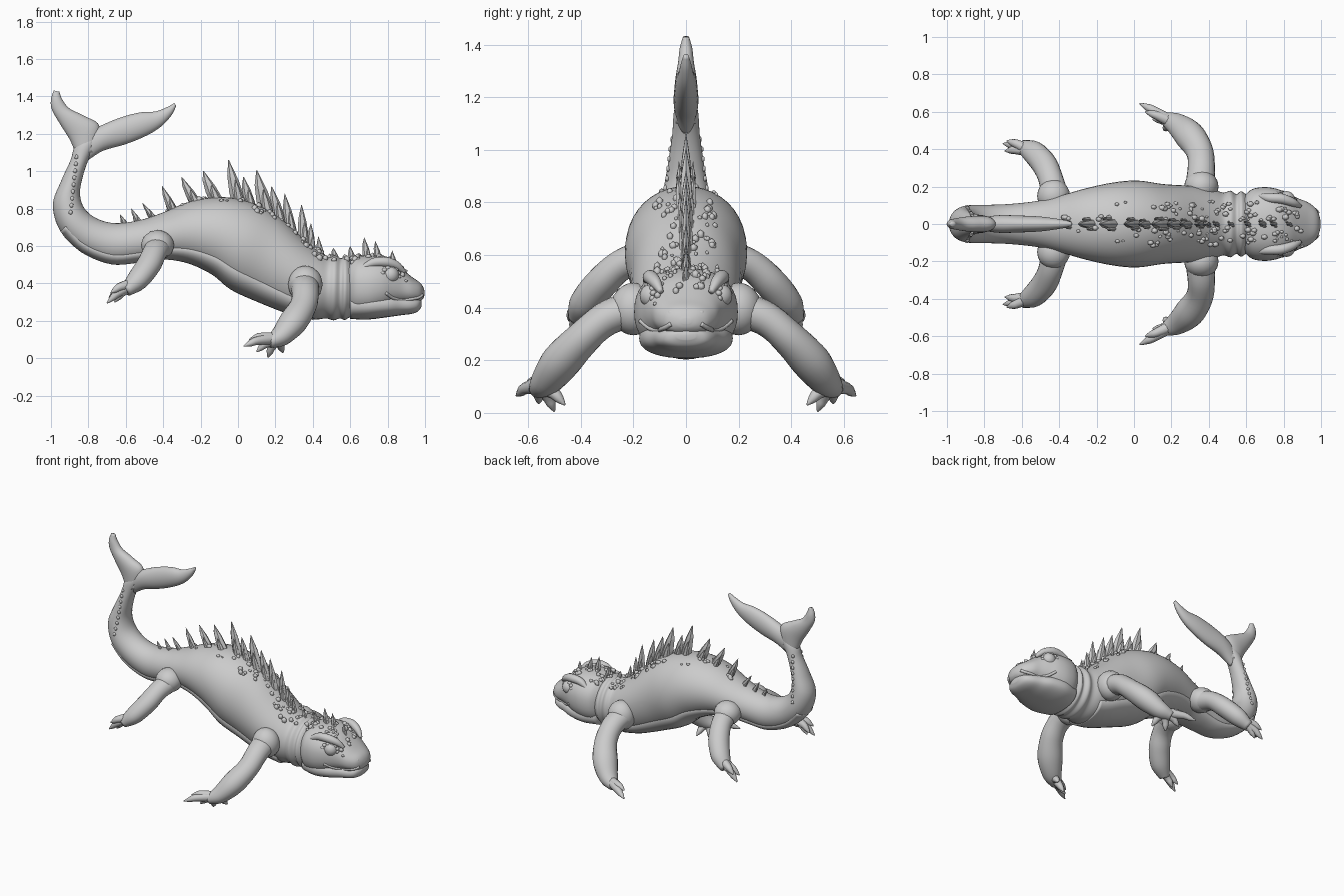
import bpy, bmesh, math, random
from mathutils import Vector as V
from mathutils.bvhtree import BVHTree

random.seed(4)
cube = bpy.data.objects.get("Cube")
if cube:
    bpy.data.objects.remove(cube)

clay = bpy.data.materials.new("clay grey")
clay.use_nodes = True
clay.diffuse_color = (0.6, 0.6, 0.6, 1)
clay.node_tree.nodes["Principled BSDF"].inputs["Base Color"].default_value = (0.6, 0.6, 0.6, 1)


def finish(name, bm, smooth=True):
    bmesh.ops.recalc_face_normals(bm, faces=bm.faces[:])
    for f in bm.faces:
        f.smooth = smooth
    mesh = bpy.data.meshes.new(name)
    bm.to_mesh(mesh)
    bm.free()
    mesh.materials.append(clay)
    obj = bpy.data.objects.new(name, mesh)
    bpy.context.collection.objects.link(obj)
    return obj


def blend(p, q, r, s, t):
    # Catmull-Rom between q and r
    return 0.5 * (2 * q + (r - p) * t + (2 * p - 5 * q + 4 * r - s) * t * t
                  + (3 * q - p - 3 * r + s) * t ** 3)


def loft(bm, secs, segs=28, steps=5, power=2.0):
    """Skin sections (centre, half axis a, half axis b) into a closed body."""
    n, fine = len(secs), []
    for i in range(n - 1):
        k = [secs[max(0, min(n - 1, i + d))] for d in (-1, 0, 1, 2)]
        for j in range(steps):
            fine.append([blend(*[s[m] for s in k], j / steps) for m in range(3)])
    fine.append(secs[-1])
    rings = []
    for c, a, b in fine:
        ring = []
        for j in range(segs):
            ang = 2 * math.pi * j / segs
            u, v = math.cos(ang), math.sin(ang)
            u = math.copysign(abs(u) ** (2 / power), u)
            v = math.copysign(abs(v) ** (2 / power), v)
            ring.append(bm.verts.new(c + a * u + b * v))
        rings.append(ring)
    for r0, r1 in zip(rings, rings[1:]):
        for j in range(segs):
            k = (j + 1) % segs
            bm.faces.new((r0[j], r0[k], r1[k], r1[j]))
    for ring, sec in ((rings[0], fine[0]), (rings[-1], fine[-1])):
        pole = bm.verts.new(sec[0])
        for j in range(segs):
            bm.faces.new((ring[j], ring[(j + 1) % segs], pole))


def profile(rows):
    """Rows of top point, bottom point, half width, all in the middle plane."""
    out = []
    for tx, tz, bx, bz, w in rows:
        t, b = V((tx, 0, tz)), V((bx, 0, bz))
        out.append(((t + b) / 2, (t - b) / 2, V((0, w, 0))))
    return out


def limb(bm, pts, side=1, flat=1.0, segs=20, steps=5):
    """Tube along points (x, y, z, radius)."""
    p = [V((x, y * side, z)) for x, y, z, r in pts]
    secs = []
    for i, c in enumerate(p):
        d = (p[min(i + 1, len(p) - 1)] - p[max(i - 1, 0)]).normalized()
        a = d.cross(V((0, 0, 1))).normalized()
        secs.append((c, a * pts[i][3], a.cross(d) * pts[i][3] * flat))
    loft(bm, secs, segs, steps)


def ball(bm, loc, size, sub=2):
    made = bmesh.ops.create_icosphere(bm, subdivisions=sub, radius=1)["verts"]
    for v in made:
        v.co = V((v.co.x * size[0], v.co.y * size[1], v.co.z * size[2])) + V(loc)


def spike(bm, base, tip, length, thick):
    base, tip = V(base), V(tip)
    along = V((1, 0, -0.4)).normalized()
    secs = [(base.lerp(tip, t), along * length * s, V((0, thick * s, 0)))
            for t, s in ((-0.3, 1), (0.1, 1), (0.55, 0.72), (1, 0.05))]
    loft(bm, secs, 6, 1)


# Torso, neck folds and curled tail
trunk = [(.66, .50, .66, .24, .14), (.605, .525, .60, .22, .158), (.575, .545, .57, .205, .175),
         (.55, .535, .545, .213, .16), (.52, .55, .51, .203, .178), (.485, .545, .47, .213, .168),
         (.44, .57, .40, .208, .185), (.35, .64, .28, .235, .203), (.22, .755, .10, .305, .213),
         (.08, .83, -.04, .37, .232), (-.08, .862, -.14, .45, .222), (-.25, .84, -.27, .51, .19),
         (-.40, .78, -.40, .53, .15), (-.52, .74, -.53, .513, .122), (-.65, .722, -.68, .505, .107),
         (-.75, .745, -.84, .57, .102), (-.82, .80, -.95, .68, .10), (-.845, .88, -.99, .82, .085),
         (-.83, .97, -.945, .95, .066), (-.80, 1.06, -.895, 1.06, .052), (-.75, 1.16, -.87, 1.14, .045),
         (-.735, 1.23, -.80, 1.21, .02)]
bm = bmesh.new()
loft(bm, profile(trunk), 40)
trunk_tree = BVHTree.FromBMesh(bm)
finish("torso_and_tail", bm)

# Belly plate, slightly proud of the torso
bm = bmesh.new()
belly = [(bx + (tx - bx) * .42, bz + (tz - bz) * .42, bx, bz - .002, w * .84)
         for tx, tz, bx, bz, w in trunk[6:17]]
loft(bm, profile(belly), 32)
finish("belly", bm)

# Tail fluke lobes
bm = bmesh.new()
loft(bm, profile([(-.76, 1.10, -.87, 1.10, .042), (-.74, 1.24, -.90, 1.17, .045),
                  (-.82, 1.295, -.95, 1.25, .04), (-.90, 1.335, -.995, 1.33, .03),
                  (-.94, 1.385, -1.0, 1.385, .024), (-.955, 1.425, -.985, 1.432, .012)]))
finish("short_fluke", bm)
bm = bmesh.new()
loft(bm, profile([(-.82, 1.20, -.80, 1.06, .035), (-.72, 1.25, -.72, 1.11, .047),
                  (-.62, 1.29, -.60, 1.145, .045), (-.52, 1.315, -.49, 1.19, .04),
                  (-.44, 1.32, -.41, 1.24, .03), (-.375, 1.345, -.355, 1.30, .02),
                  (-.34, 1.365, -.33, 1.35, .01)]))
finish("long_fluke", bm)

# Skull and lower jaw
bm = bmesh.new()
loft(bm, profile([(.58, .51, .58, .25, .14), (.63, .543, .63, .225, .185), (.70, .55, .70, .22, .197),
                  (.77, .543, .77, .24, .186), (.83, .515, .83, .27, .16), (.88, .475, .88, .285, .136),
                  (.93, .435, .93, .293, .116), (.97, .407, .97, .303, .085),
                  (.988, .385, .99, .32, .05), (.997, .36, .997, .338, .018)]), 40, 5, 2.3)
skull_tree = BVHTree.FromBMesh(bm)
finish("skull", bm)
bm = bmesh.new()
loft(bm, profile([(.60, .36, .60, .21, .15), (.70, .36, .70, .208, .178), (.80, .35, .80, .22, .163),
                  (.87, .34, .87, .23, .13), (.93, .33, .93, .238, .106), (.965, .32, .965, .253, .078),
                  (.982, .31, .982, .278, .035)]), 36, 5, 2.3)
finish("lower_jaw", bm)

# Paired parts
for side, word in ((1, "left"), (-1, "right")):
    # Eye, lids, brow, nostril and lip
    bm = bmesh.new()
    ball(bm, (.815, .13 * side, .445), (.046, .046, .046), 3)
    finish(word + "_eye", bm)
    look = V((.42, .9 * side, .12)).normalized()
    across = look.cross(V((0, 0, 1))).normalized()
    up = across.cross(look)
    ring = [V((.815, .145 * side, .445)) + across * math.cos(i * math.pi / 6) * .05
            + up * math.sin(i * math.pi / 6) * .04 for i in range(13)]
    bm = bmesh.new()
    for a, b in zip(ring, ring[1:]):
        ball(bm, a.lerp(b, .5), (.015, .013, .012))
    limb(bm, [(.89, .095, .46, .01), (.85, .115, .495, .022), (.79, .135, .515, .027),
              (.72, .14, .51, .024), (.66, .15, .48, .01)], side)
    ball(bm, (.963, .055 * side, .378), (.018, .02, .017))
    finish(word + "_brow_and_nostril", bm)
    lip = []
    for x, z in ((.985, .338), (.965, .325), (.93, .318), (.88, .312), (.83, .322), (.79, .35)):
        hit = skull_tree.ray_cast(V((x, side, z)), V((0, -side, 0)))[0]
        if hit:
            lip.append((x, abs(hit.y), z, .009))
    bm = bmesh.new()
    limb(bm, lip, side, 1, 10)
    finish(word + "_lip", bm)

    # Legs with joint bulge and clawed toes
    for end, joint, size, path, tips in (
            ("front", (.36, .2, .395), (.092, .088, .1),
             [(.35, .18, .40, .08), (.36, .30, .36, .073), (.35, .39, .285, .073),
              (.295, .475, .195, .08), (.225, .535, .115, .06), (.165, .565, .085, .035)],
             [(.03, .645, .065), (.06, .60, .10), (.10, .56, .035), (.16, .50, .005), (.24, .46, .03)]),
            ("hind", (-.43, .15, .605), (.088, .09, .08),
             [(-.42, .13, .60, .075), (-.445, .24, .565, .066), (-.48, .32, .495, .068),
              (-.54, .385, .415, .062), (-.60, .415, .36, .036)],
             [(-.70, .43, .295), (-.68, .445, .35), (-.66, .405, .30), (-.69, .39, .325)])):
        bm = bmesh.new()
        ball(bm, (joint[0], joint[1] * side, joint[2]), size, 3)
        limb(bm, path, side, .9)
        x, y, z, r = path[-2]
        start = V((x, y, z)).lerp(V(path[-1][:3]), .3)
        for tip in tips:
            knuckle = start.lerp(V(tip), .6) + V((0, .005, .012))
            limb(bm, [(*start, .034), (*knuckle, .023), (*knuckle.lerp(V(tip), .5), .017),
                      (*tip, .003)], side, 1, 10, 3)
        finish(f"{word}_{end}_leg", bm)

# Main row of back spines: base x, base z, tip x, tip z, half length
spines = [(-.60, .715, -.63, .77, .02), (-.53, .73, -.57, .80, .025), (-.45, .75, -.51, .83, .03),
          (-.35, .80, -.405, .92, .035), (-.23, .84, -.30, .968, .045), (-.12, .855, -.185, 1.002, .05),
          (0, .85, -.05, 1.06, .045), (.06, .84, .03, .97, .035), (.15, .80, .10, 1.005, .05),
          (.22, .75, .18, .92, .04), (.28, .70, .25, .88, .035), (.35, .64, .34, .82, .032),
          (.39, .60, .39, .72, .025), (.44, .56, .43, .65, .02), (.52, .54, .51, .59, .02),
          (.61, .53, .60, .60, .022), (.69, .54, .675, .645, .026), (.75, .53, .735, .625, .024),
          (.83, .51, .825, .575, .018)]
bm = bmesh.new()
for bx, bz, tx, tz, half in spines:
    spike(bm, (bx, 0, bz), (tx, 0, tz), half, half * .55)
    for s in (-1, 1):
        mid = V((bx, 0, bz)).lerp(V((tx, 0, tz)), .5)
        spike(bm, (bx - .01 * s, half * .45 * s, bz - .01),
              (mid.x - .012 * s, half * .6 * s, mid.z), half * .6, half * .35)
finish("back_spines", bm, False)

# Scales scattered on back, neck and head
bm = bmesh.new()
down = V((0, 0, -1))
for i in range(150):
    x = random.uniform(-.4, .92) if i < 50 else random.uniform(.08, .52)
    if i > 110:
        x = random.uniform(.58, .9)
    reach = .12 if x > -.12 else .04
    y = random.choice((-1, 1)) * random.uniform(.02, reach)
    hit = (skull_tree if x > .59 else trunk_tree).ray_cast(V((x, y, 2 if x > -.3 else .95)), down)[0]
    if hit:
        r = random.uniform(.007, .017)
        ball(bm, hit, (r * 1.25, r, r * random.uniform(.9, 1.5)), 1)
# Scales up the flanks of the tail
for s in (-1, 1):
    for i in range(9):
        z = .78 + i * .037
        hit = trunk_tree.ray_cast(V((-.895 + .004 * i, s, z)), V((0, -s, 0)))[0]
        if hit:
            ball(bm, hit, (.012, .008, .014), 1)
finish("scales", bm)
